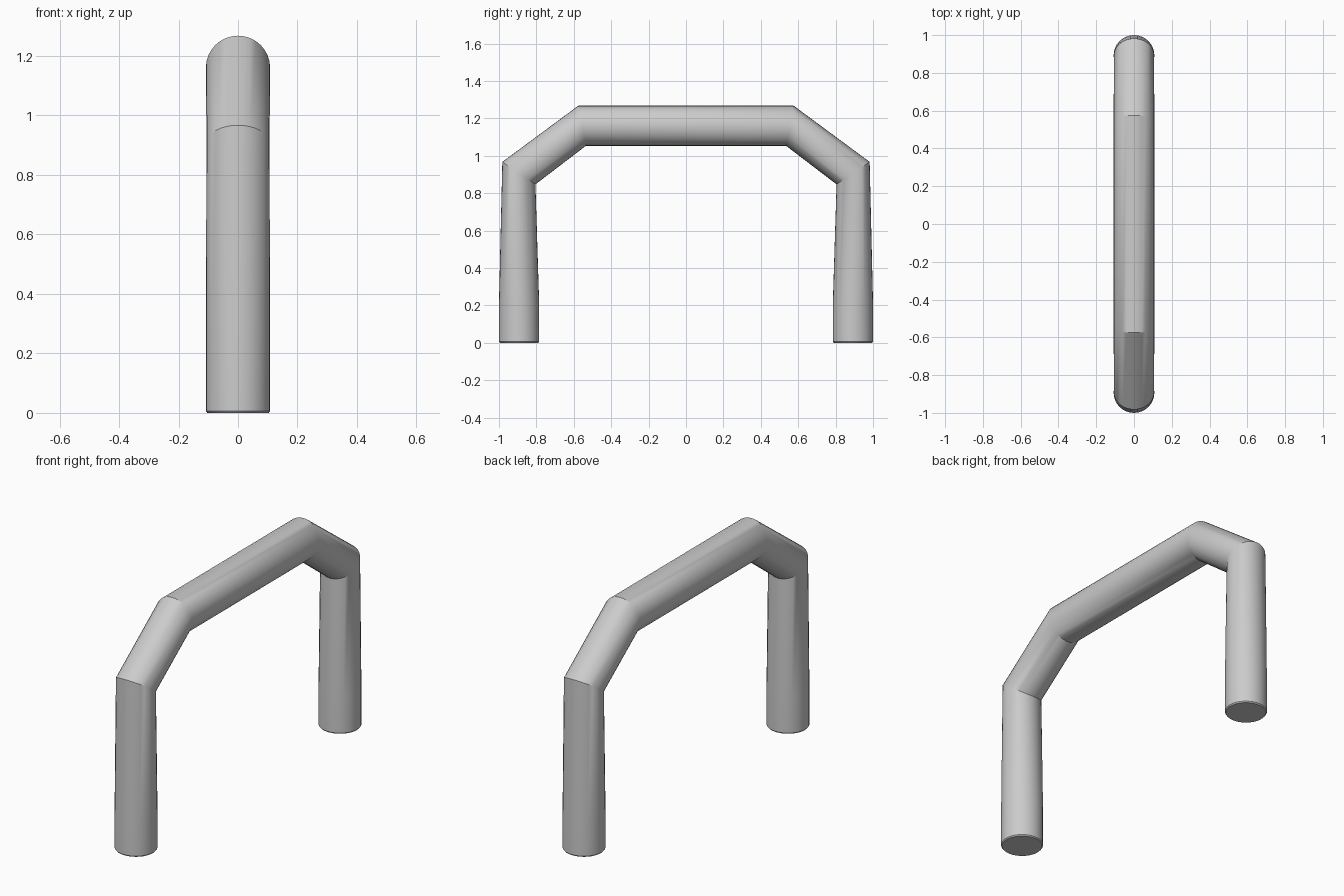
import bpy, bmesh
from math import cos, sin, pi

if "Cube" in bpy.data.objects:
    bpy.data.objects.remove(bpy.data.objects["Cube"])

SIDES = 32
# Half profile of the bent pipe: outer (y, z), inner (y, z), half width in x
half = [
    ((-0.995, 0.0), (-0.790, 0.0), 0.103),     # foot, slightly eased edge
    ((-1.0, 0.006), (-0.785, 0.006), 0.108),
    ((-1.0, 0.21), (-0.785, 0.21), 0.108),     # start of leg taper
    ((-0.982, 0.967), (-0.805, 0.847), 0.106), # knee mitre
    ((-0.575, 1.268), (-0.535, 1.053), 0.108), # shoulder mitre
]
mirror = [((-o[0], o[1]), (-i[0], i[1]), w) for o, i, w in reversed(half)]

# Sweep elliptical rings along the arch
bm = bmesh.new()
rings = []
for (oy, oz), (iy, iz), w in half + mirror:
    ring = []
    for k in range(SIDES):
        a = 2 * pi * k / SIDES
        c, s = cos(a), sin(a)
        ring.append(bm.verts.new((w * s,
                                  (oy + iy) / 2 + c * (oy - iy) / 2,
                                  (oz + iz) / 2 + c * (oz - iz) / 2)))
    rings.append(ring)
for a, b in zip(rings, rings[1:]):
    for k in range(SIDES):
        n = (k + 1) % SIDES
        bm.faces.new((a[k], a[n], b[n], b[k]))

# Flat feet
bm.faces.new(rings[0])
bm.faces.new(rings[-1])
bmesh.ops.recalc_face_normals(bm, faces=bm.faces)

mesh = bpy.data.meshes.new("pipe_arch")
bm.to_mesh(mesh)
bm.free()
arch = bpy.data.objects.new("pipe_arch", mesh)
bpy.context.collection.objects.link(arch)
bpy.context.view_layer.objects.active = arch
arch.select_set(True)
bpy.ops.object.shade_smooth_by_angle()
